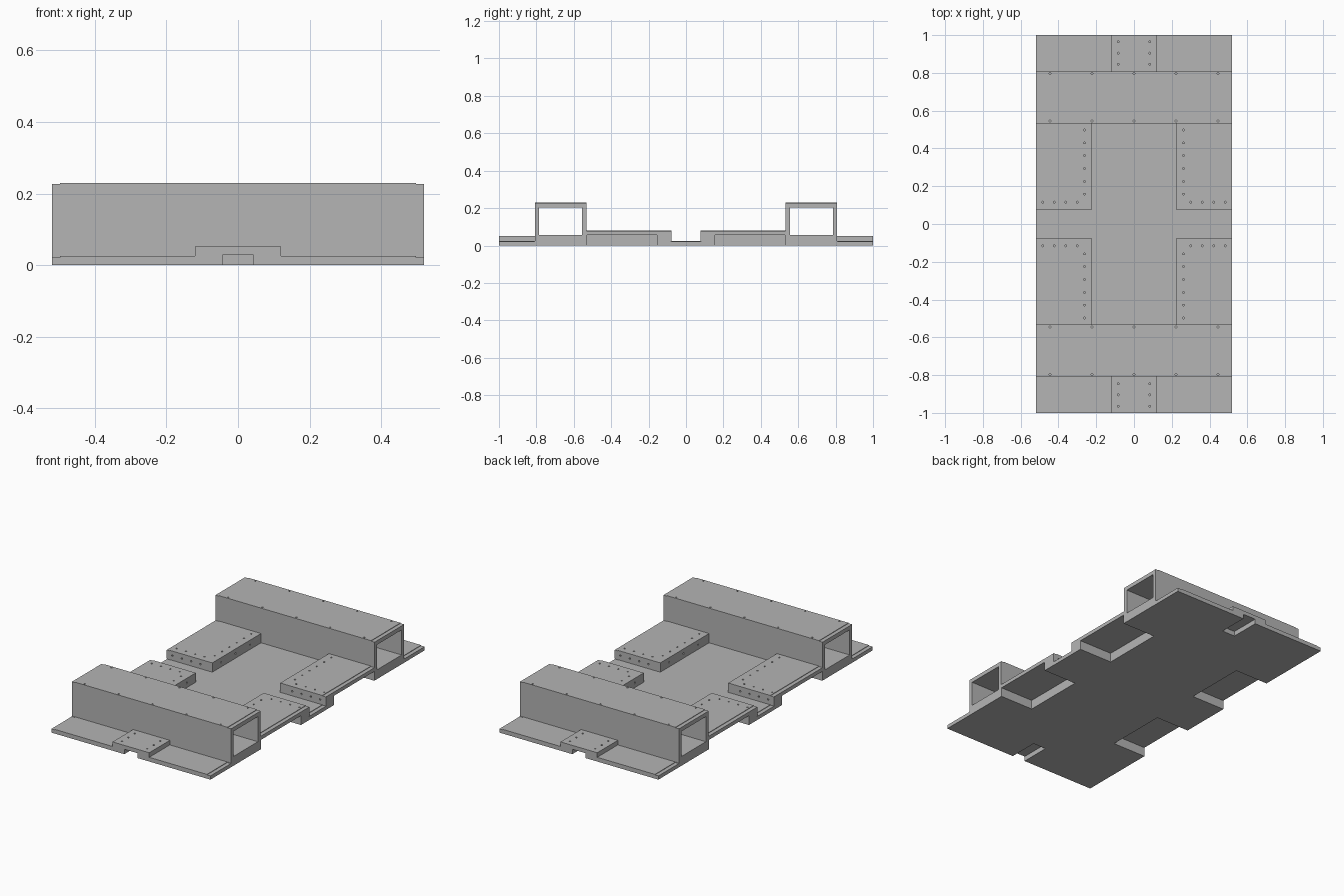
import bpy, bmesh
from mathutils import Matrix, Vector

cube = bpy.data.objects.get("Cube")
if cube:
    bpy.data.objects.remove(cube, do_unlink=True)

grey = bpy.data.materials.new("plain_grey")
grey.use_nodes = True
grey.diffuse_color = (0.46, 0.46, 0.46, 1)
grey.node_tree.nodes["Principled BSDF"].inputs["Base Color"].default_value = grey.diffuse_color

HX, SLAB, RIM, STEP = 0.52, 0.025, 0.497, 0.003
SIGNS = (-1, 1)


def add_box(bm, x, y, z):
    """Box spanning the given (low, high) ranges."""
    spans = [sorted(r) for r in (x, y, z)]
    mid = Vector([(a + b) / 2 for a, b in spans])
    size = Vector([b - a for a, b in spans])
    bmesh.ops.create_cube(bm, size=1, matrix=Matrix.LocRotScale(mid, None, size))


def add_hole(bm, pos, axis="Z", depth=0.04, radius=0.005):
    """Drill centred on a surface point, so half its depth cuts in."""
    turn = {"Z": Matrix(), "X": Matrix.Rotation(1.5707963, 4, "Y"),
            "Y": Matrix.Rotation(1.5707963, 4, "X")}[axis]
    bmesh.ops.create_cone(bm, cap_ends=True, segments=10, radius1=radius, radius2=radius,
                          depth=depth, matrix=Matrix.Translation(pos) @ turn)


def to_object(bm, name):
    mesh = bpy.data.meshes.new(name)
    bm.to_mesh(mesh)
    bm.free()
    mesh.materials.append(grey)
    obj = bpy.data.objects.new(name, mesh)
    bpy.context.collection.objects.link(obj)
    return obj


def make_part(name, box, cuts):
    """Solid box with every shape in cuts taken away."""
    body = bmesh.new()
    add_box(body, *box)
    obj = to_object(body, name)
    cutter = to_object(cuts, name + "_cutter")
    mod = obj.modifiers.new("cut", "BOOLEAN")
    mod.operation, mod.solver, mod.object = "DIFFERENCE", "EXACT", cutter
    graph = bpy.context.evaluated_depsgraph_get()
    mesh = bpy.data.meshes.new_from_object(obj.evaluated_get(graph))
    obj.modifiers.clear()
    obj.data = mesh
    bpy.data.objects.remove(cutter, do_unlink=True)
    return obj


def add_rim(bm, side, y, top):
    """Shallow step along a long edge."""
    add_box(bm, (side * RIM, side * 0.6), y, (top - STEP, top + 0.1))


# Deck: thin slab, notched under the corner pads and at both ends
cuts = bmesh.new()
for sy in SIGNS:
    add_box(cuts, (-0.043, 0.043), (sy * 0.82, sy * 1.1), (-0.1, 0.1))
    for sx in SIGNS:
        add_box(cuts, (sx * 0.3, sx * 0.6), (sy * 0.155, sy * 0.53), (-0.1, 0.1))
        add_rim(cuts, sx, (sy * 0.81, sy * 1.1), SLAB)
for sx in SIGNS:
    add_rim(cuts, sx, (-0.08, 0.08), SLAB)
make_part("deck", ((-HX, HX), (-1, 1), (0, SLAB)), cuts)

for sy, end in ((-1, "front"), (1, "back")):
    # Hollow cross beam
    cuts = bmesh.new()
    add_box(cuts, (-0.6, 0.6), (sy * 0.557, sy * 0.785), (0.055, 0.203))
    for sx in SIGNS:
        add_rim(cuts, sx, (sy * 0.5, sy * 0.9), 0.23)
    for x in (-0.445, -0.222, 0, 0.222, 0.445):
        for y in (0.545, 0.797):
            add_hole(cuts, (x, sy * y, 0.23))
    make_part(end + "_beam", ((-HX, HX), (sy * 0.532, sy * 0.808), (SLAB, 0.23)), cuts)

    # End pad over the slot
    cuts = bmesh.new()
    add_box(cuts, (-0.043, 0.043), (sy * 0.82, sy * 1.1), (0, 0.029))
    for x in (-0.083, 0.083):
        for y in (0.845, 0.905, 0.965):
            add_hole(cuts, (x, sy * y, 0.052), depth=0.03)
    make_part(end + "_end_pad", ((-0.12, 0.12), (sy * 0.808, sy), (SLAB, 0.052)), cuts)

    # Corner pads, each an L-shaped wall with a roof over a pocket
    for sx, side in ((-1, "right"), (1, "left")):
        cuts = bmesh.new()
        add_box(cuts, (sx * 0.3, sx * 0.6), (sy * 0.155, sy * 0.53), (0, 0.055))
        add_rim(cuts, sx, (0, sy * 0.6), 0.08)
        for i in range(6):
            add_hole(cuts, (sx * 0.262, sy * (0.158 + i * 0.068), 0.08))
        for i in range(4):
            x = sx * (0.3 + i * 0.061)
            add_hole(cuts, (x, sy * 0.116, 0.08))
            add_hole(cuts, (x, sy * 0.077, 0.052), "Y")
        for y in (0.16, 0.295, 0.43):
            add_hole(cuts, (sx * 0.222, sy * y, 0.052), "X")
        make_part(f"{end}_{side}_corner_pad",
                  ((sx * 0.222, sx * HX), (sy * 0.077, sy * 0.532), (SLAB, 0.08)), cuts)
